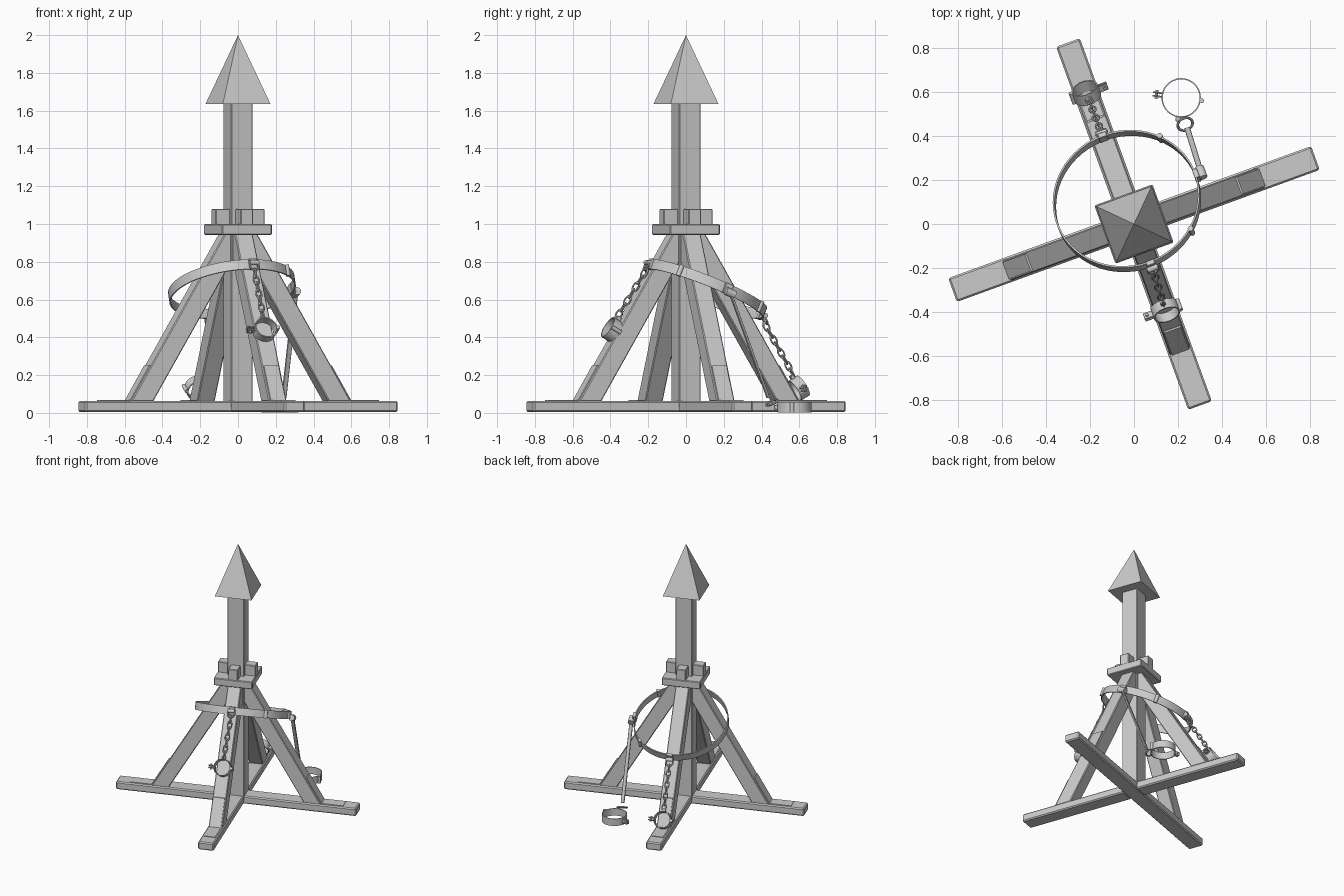
import bpy, bmesh, math
from mathutils import Matrix, Vector

if "Cube" in bpy.data.objects:
    bpy.data.objects.remove(bpy.data.objects["Cube"])

YAW = math.radians(20)


def finish(name, bm, mat=None, bevel=0, smooth=False):
    bmesh.ops.recalc_face_normals(bm, faces=bm.faces)
    me = bpy.data.meshes.new(name)
    bm.to_mesh(me)
    bm.free()
    ob = bpy.data.objects.new(name, me)
    bpy.context.collection.objects.link(ob)
    if mat:
        ob.matrix_world = mat
    if bevel:
        m = ob.modifiers.new("bevel", 'BEVEL')
        m.width = bevel
        m.segments = 1
    if smooth:
        bpy.context.view_layer.objects.active = ob
        ob.select_set(True)
        bpy.ops.object.shade_smooth_by_angle(angle=math.radians(35))
        ob.select_set(False)
    return ob


def prism(name, profile, width, angle, bevel=0):
    """Profile in (radius, height), extruded sideways, turned around z."""
    bm = bmesh.new()
    f = bm.faces.new([bm.verts.new((r, -width / 2, z)) for r, z in profile])
    ext = bmesh.ops.extrude_face_region(bm, geom=[f])
    vs = [v for v in ext["geom"] if isinstance(v, bmesh.types.BMVert)]
    bmesh.ops.translate(bm, verts=vs, vec=(0, width, 0))
    return finish(name, bm, Matrix.Rotation(angle, 4, 'Z'), bevel)


def rect(r0, r1, z0, z1):
    return [(r0, z0), (r1, z0), (r1, z1), (r0, z1)]


def frame(origin, zdir, xdir):
    z = Vector(zdir).normalized()
    x = Vector(xdir)
    x = (x - z * x.dot(z)).normalized()
    y = z.cross(x)
    m = Matrix((x, y, z)).transposed().to_4x4()
    m.translation = origin
    return m


def box(name, mat, size, bevel=0.002):
    bm = bmesh.new()
    bmesh.ops.create_cube(bm, size=1)
    bmesh.ops.scale(bm, vec=size, verts=bm.verts)
    return finish(name, bm, mat, bevel)


def pin(name, mat, radius, length):
    bm = bmesh.new()
    bmesh.ops.create_cone(bm, cap_ends=True, segments=14, radius1=radius,
                          radius2=radius, depth=length)
    return finish(name, bm, mat, smooth=True)


def lathe(name, mat, section, segs, stretch=1):
    """Closed section in (radius, height) swept around local z."""
    bm = bmesh.new()
    rings = []
    for i in range(segs):
        a = 2 * math.pi * i / segs
        rings.append([bm.verts.new((r * math.cos(a) * stretch, r * math.sin(a), z))
                      for r, z in section])
    n = len(section)
    for i in range(segs):
        p, q = rings[i], rings[(i + 1) % segs]
        for j in range(n):
            k = (j + 1) % n
            bm.faces.new((p[j], q[j], q[k], p[k]))
    return finish(name, bm, mat, smooth=True)


def link(name, mat, r=0.015, wire=0.0045, stretch=1.7):
    sec = [(r + wire * math.cos(t * math.pi / 4), wire * math.sin(t * math.pi / 4))
           for t in range(8)]
    return lathe(name, mat, sec, 20, stretch)


def hoop(name, mat, r, h, t, segs=32):
    return lathe(name, mat, rect(r - t, r, -h / 2, h / 2), segs)


def chain(name, a, b, side):
    a, b = Vector(a), Vector(b)
    d = b - a
    n = max(2, round(d.length / 0.043))
    other = d.cross(Vector(side))
    for i in range(n):
        link(f"{name}_link_{i + 1}",
             frame(a + d * ((i + 0.5) / n), side if i % 2 else other, d))


def cuff(name, mat, r, h=0.055):
    hoop(name, mat, r, h, 0.006)
    T = Matrix.Translation
    pin(name + "_hinge", mat @ T((r + 0.004, 0, 0)), 0.011, h * 1.05)
    for s in (-1, 1):
        box(name + "_clasp_tab", mat @ T((-r - 0.018, s * 0.008, 0)), (0.045, 0.008, h * 0.6))
    pin(name + "_clasp_pin", mat @ T((-r - 0.024, 0, 0)) @ Matrix.Rotation(math.pi / 2, 4, 'X'),
        0.007, 0.04)
    box(name + "_chain_lug", mat @ T((0, r + 0.008, 0)), (0.024, 0.022, 0.024))


# crossed ground beams
prism("ground_beam_long", rect(-0.88, 0.88, 0.004, 0.064), 0.115, YAW, 0.008)
for s in (1, -1):
    prism("ground_beam_half", rect(0.05, 0.88, 0.004, 0.064), 0.115, YAW + s * math.pi / 2, 0.008)

# post, collar and pointed cap
prism("post", rect(-0.061, 0.061, 0.03, 1.64), 0.122, YAW, 0.004)
prism("collar", rect(-0.141, 0.141, 0.943, 1.0), 0.282, YAW, 0.005)
bm = bmesh.new()
bmesh.ops.create_cone(bm, cap_ends=True, segments=4, radius1=0.19, radius2=0, depth=0.365)
bmesh.ops.remove_doubles(bm, verts=bm.verts, dist=1e-5)
finish("pointed_cap", bm, Matrix.Translation((0, 0, 1.8175)) @ Matrix.Rotation(YAW + math.pi / 4, 4, 'Z'))

# braces, their foot plates and the blocks above the collar
for i in range(4):
    a = YAW + i * math.pi / 2
    prism("brace", [(0.62, 0.06), (0.495, 0.06), (0.0, 0.89), (0.0, 0.95), (0.09, 0.95)],
          0.1, a, 0.005)
    prism("foot_plate", [(0.78, 0.06), (0.78, 0.068), (0.622, 0.068), (0.515, 0.25),
                         (0.505, 0.25), (0.612, 0.06)], 0.082, a)
    prism("collar_block", rect(0.055, 0.138, 0.99, 1.08), 0.07, a, 0.004)

# tilted iron hoop
C = Vector((-0.032, 0.105, 0.655))
N = Vector((-0.15, 0.4, 1)).normalized()
hoop("iron_hoop", frame(C, N, (1, 0, 0)), 0.338, 0.055, 0.008, 64)


def on_hoop(x, y):
    """Frame on the hoop beside (x, y); local x points outward."""
    d = Vector((x, y, C.z)) - C
    d.z = -(N.x * d.x + N.y * d.y) / N.z
    d.normalize()
    return frame(C + d * 0.338, N, d)


for x, y in ((0.12, 0.39), (0.26, -0.03)):
    pin("hoop_hinge", on_hoop(x, y), 0.013, 0.06)

# two chained cuffs resting on braces
for tag, ang, hook, r, z in (("front", YAW - math.pi / 2, (0.08, -0.19), 0.417, 0.44),
                             ("back", YAW + math.pi / 2, (-0.15, 0.42), 0.635, 0.13)):
    u = Vector((math.cos(ang), math.sin(ang), 0))
    n = u * 0.857 + Vector((0, 0, 0.514))
    up = u * -0.514 + Vector((0, 0, 0.857))
    m = frame(u * r + Vector((0, 0, z)), n, up.cross(n))
    cuff(tag + "_cuff", m, 0.062)
    k = on_hoop(*hook)
    box(tag + "_hook_plate", k, (0.024, 0.04, 0.058))
    pin(tag + "_hook_pin", k @ Matrix.Translation((0.02, 0, 0)) @ Matrix.Rotation(math.pi / 2, 4, 'X'),
        0.014, 0.05)
    start = k @ Vector((0.026, 0, -0.005))
    link(tag + "_hook_ring", frame(start - Vector((0, 0, 0.015)), n, up), 0.025, 0.006, 1)
    chain(tag + "_chain", start - Vector((0, 0, 0.035)), m @ Vector((0, 0.07, 0.01)), n)

# rigid rod carrying the large ground cuff
top, low = Vector((0.305, 0.235, 0.635)), Vector((0.243, 0.435, 0.08))
k = on_hoop(0.31, 0.23)
box("rod_hook_plate", k, (0.024, 0.045, 0.058))
pin("rod_hook_pin", frame(top, k.col[1].to_3d(), (0, 0, 1)), 0.022, 0.055)
d = low - top
box("rod", frame((top + low) / 2, d, (1, 0.3, 0)), (0.026, 0.012, d.length))
link("rod_ring", frame((0.233, 0.455, 0.055), (0.3, -0.5, 1), (1, 0.3, 0)), 0.032, 0.006, 1.1)
cuff("ground_cuff", Matrix.Translation((0.215, 0.575, 0.03)) @ Matrix.Rotation(math.pi, 4, 'X')
     @ Matrix.Rotation(math.radians(8), 4, 'Z'), 0.09)
